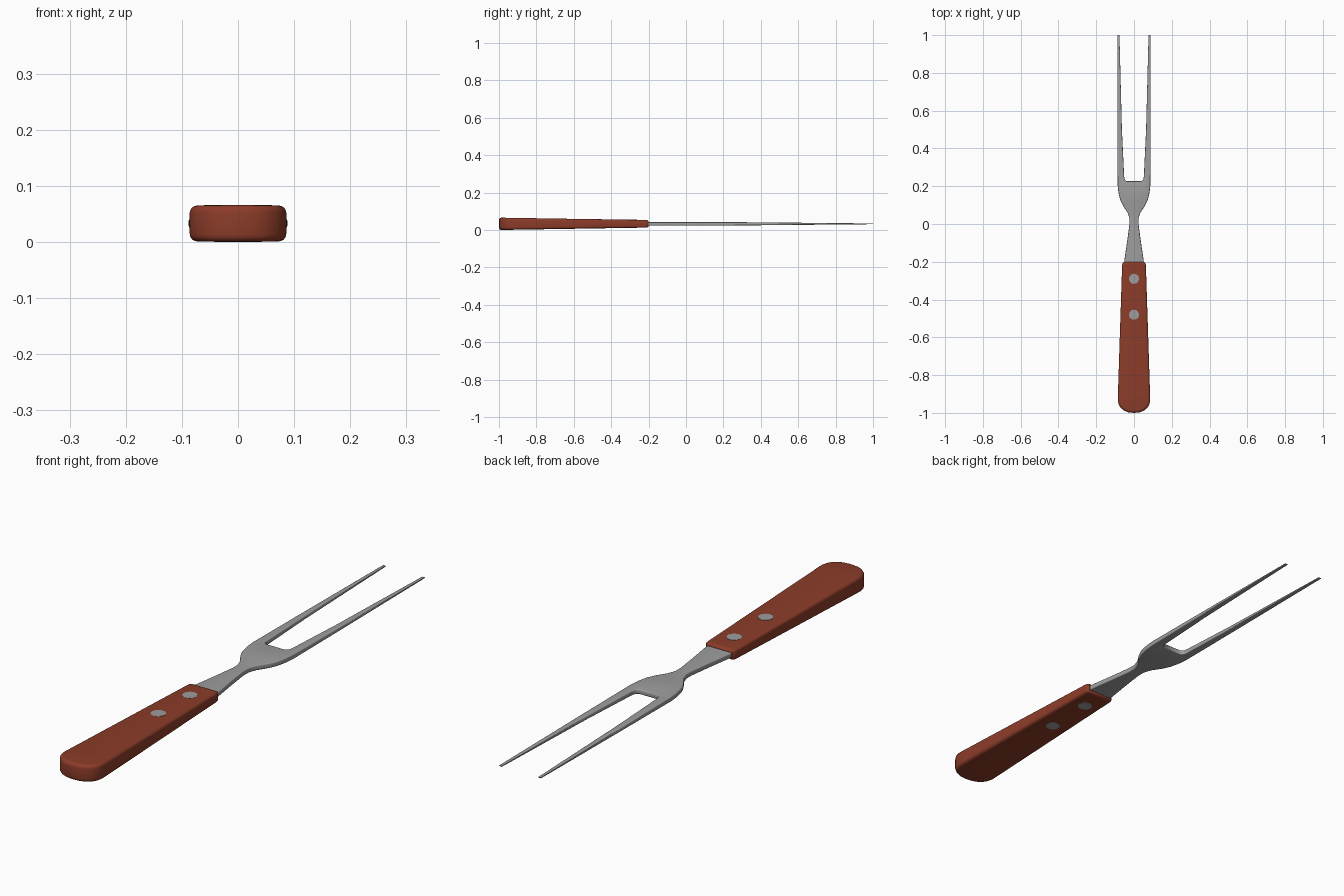
import bpy, bmesh

if "Cube" in bpy.data.objects:
    bpy.data.objects.remove(bpy.data.objects["Cube"])

MID = 0.033  # height of the fork's centre plane


def material(name, rgb):
    m = bpy.data.materials.new(name)
    m.diffuse_color = (*rgb, 1)
    m.use_nodes = True
    m.node_tree.nodes["Principled BSDF"].inputs["Base Color"].default_value = m.diffuse_color
    return m


wood = material("red brown wood", (0.26, 0.045, 0.022))
steel = material("grey steel", (0.34, 0.34, 0.34))


def lerp_table(table, y):
    """Piecewise linear lookup of half thickness along y."""
    if y <= table[0][0]:
        return table[0][1]
    for (y0, t0), (y1, t1) in zip(table, table[1:]):
        if y <= y1:
            return t0 + (t1 - t0) * (y - y0) / (y1 - y0)
    return table[-1][1]


def plate(name, half, thickness, bevel, segments, mat):
    """Mirror a half outline, extrude, round both rims, then taper in z."""
    outline = half + [(-x, y) for x, y in reversed(half) if x > 1e-6]
    t = max(v for _, v in thickness)
    bm = bmesh.new()
    face = bm.faces.new([bm.verts.new((x, y, -t)) for x, y in outline])
    ext = bmesh.ops.extrude_face_region(bm, geom=[face], use_keep_orig=True)
    for g in ext["geom"]:
        if isinstance(g, bmesh.types.BMVert):
            g.co.z = t
    bmesh.ops.recalc_face_normals(bm, faces=bm.faces[:])
    rims = [e for e in bm.edges if abs(e.verts[0].co.z - e.verts[1].co.z) < 1e-6]
    bmesh.ops.bevel(bm, geom=rims, offset=bevel, segments=segments,
                    profile=0.5, affect='EDGES', clamp_overlap=True)
    bmesh.ops.triangulate(bm, faces=[f for f in bm.faces if len(f.verts) > 4])
    for v in bm.verts:
        v.co.z = MID + v.co.z * lerp_table(thickness, v.co.y) / t
    me = bpy.data.meshes.new(name)
    bm.to_mesh(me)
    bm.free()
    me.materials.append(mat)
    ob = bpy.data.objects.new(name, me)
    bpy.context.collection.objects.link(ob)
    bpy.ops.object.select_all(action='DESELECT')
    ob.select_set(True)
    bpy.context.view_layer.objects.active = ob
    bpy.ops.object.shade_smooth_by_angle(angle=0.7)
    return ob


# Wooden handle: wide rounded butt, tapering to the front
handle_t = [(-1.0, 0.033), (-0.2, 0.020)]
plate("handle",
      [(0, -1.0), (0.03, -0.997), (0.052, -0.988), (0.070, -0.974),
       (0.081, -0.956), (0.086, -0.935), (0.085, -0.90), (0.063, -0.22),
       (0.061, -0.207), (0.054, -0.2)],
      handle_t, 0.015, 4, wood)

# Steel fork: neck, shoulders and two tapering tines
plate("fork",
      [(0.054, -0.23), (0.051, -0.19), (0.036, -0.09), (0.024, 0.0),
       (0.024, 0.03), (0.034, 0.06), (0.060, 0.10), (0.074, 0.13),
       (0.083, 0.17), (0.087, 0.21), (0.088, 0.5), (0.088, 1.0),
       (0.077, 1.0), (0.064, 0.5), (0.052, 0.25), (0.049, 0.235),
       (0.040, 0.227)],
      [(0.2, 0.0095), (0.5, 0.0068), (1.0, 0.002)], 0.0035, 3, steel)

# Rivets passing right through the handle
for i, y in enumerate((-0.29, -0.48)):
    depth = 2 * (lerp_table(handle_t, y) + 0.0009)
    bpy.ops.mesh.primitive_cylinder_add(vertices=12, radius=0.027, depth=depth,
                                        location=(0, y, MID))
    rivet = bpy.context.object
    rivet.name = f"rivet_{i + 1}"
    rivet.data.materials.append(steel)
